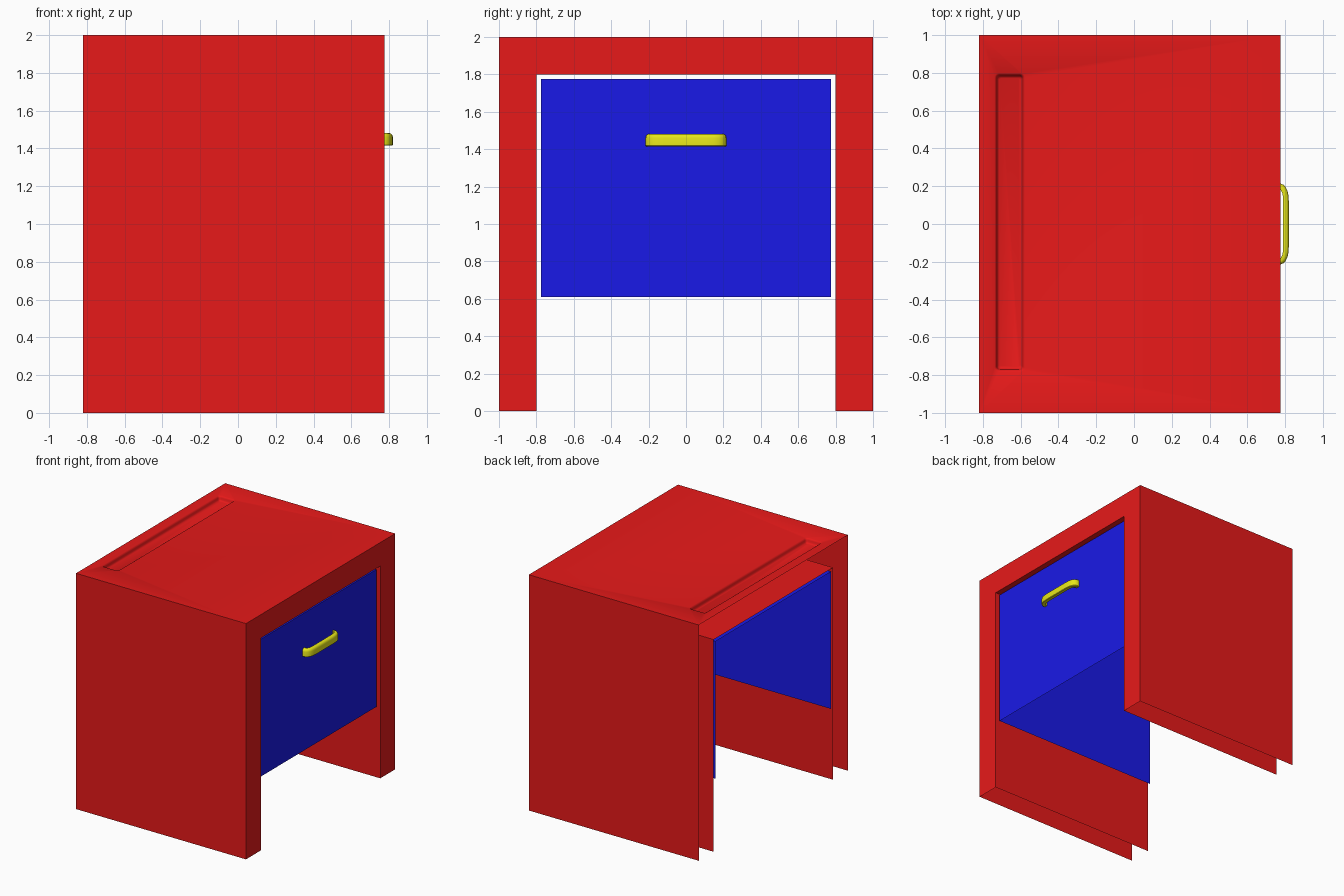
import bpy, bmesh, math
from mathutils import Vector

if "Cube" in bpy.data.objects:
    bpy.data.objects.remove(bpy.data.objects["Cube"])

BACK, FRONT = -0.82, 0.775


def material(name, rgb):
    m = bpy.data.materials.new(name)
    m.diffuse_color = (*rgb, 1)
    m.use_nodes = True
    m.node_tree.nodes["Principled BSDF"].inputs["Base Color"].default_value = m.diffuse_color
    return m


def finish(name, bm, mat):
    bmesh.ops.remove_doubles(bm, verts=bm.verts, dist=1e-5)
    mesh = bpy.data.meshes.new(name)
    bm.to_mesh(mesh)
    bm.free()
    mesh.materials.append(mat)
    ob = bpy.data.objects.new(name, mesh)
    bpy.context.collection.objects.link(ob)
    return ob


def shade_smooth(ob, angle):
    bpy.ops.object.select_all(action='DESELECT')
    ob.select_set(True)
    bpy.context.view_layer.objects.active = ob
    bpy.ops.object.shade_smooth_by_angle(angle=math.radians(angle))


def face(bm, pts):
    return bm.faces.new([bm.verts.new(p) for p in pts])


def bridge(bm, a, b, closed=True):
    n = len(a)
    for i in range(n if closed else n - 1):
        j = (i + 1) % n
        bm.faces.new((a[i], a[j], b[j], b[i]))


def sheet(bm, y, z0, z1, x0, x1, top=True, flip=False):
    """Side walls and optional top, open at the bottom and back."""
    quads = [[(x0, -y, z0), (x1, -y, z0), (x1, -y, z1), (x0, -y, z1)],
             [(x1, y, z0), (x0, y, z0), (x0, y, z1), (x1, y, z1)]]
    if top:
        quads.append([(x0, -y, z1), (x1, -y, z1), (x1, y, z1), (x0, y, z1)])
    for q in quads:
        face(bm, q[::-1] if flip else q)


def rounded_ring(bm, x0, x1, y0, y1, r, z, steps=4):
    verts = []
    corners = ((x1 - r, y1 - r), (x0 + r, y1 - r), (x0 + r, y0 + r), (x1 - r, y0 + r))
    for k, (cx, cy) in enumerate(corners):
        for i in range(steps + 1):
            a = math.radians(90 * (k + i / steps))
            verts.append(bm.verts.new((cx + r * math.cos(a), cy + r * math.sin(a), z)))
    return verts


red = material("red_paint", (0.8, 0.01, 0.01))
blue = material("blue_paint", (0.01, 0.01, 0.8))
yellow = material("yellow_paint", (0.8, 0.8, 0.01))

# Cabinet: outer and inner sheets joined by the frame around the opening
bm = bmesh.new()
sheet(bm, 1.0, 0, 2.0, BACK, FRONT, top=False)
sheet(bm, 0.8, 0, 1.8, BACK, FRONT, flip=True)
for ya, yb in ((-1, -0.8), (0.8, 1)):
    face(bm, [(FRONT, ya, 0), (FRONT, yb, 0), (FRONT, yb, 1.8), (FRONT, ya, 1.8)])
face(bm, [(FRONT, y, z) for y, z in
          ((-1, 1.8), (-0.8, 1.8), (0.8, 1.8), (1, 1.8), (1, 2), (-1, 2))])
finish("cabinet_body", bm, red)

# Table top with a shallow pencil groove
bm = bmesh.new()
rim = [bm.verts.new(p) for p in
       ((BACK, -1, 2), (FRONT, -1, 2), (FRONT, 1, 2), (BACK, 1, 2))]
rings = [rounded_ring(bm, -0.738 + d, -0.578 - d, -0.782 + d, 0.798 - d, 0.022 - d * 0.4, z)
         for d, z in ((0, 2), (0.007, 1.995), (0.011, 1.985), (0.013, 1.972),
                      (0.018, 1.964), (0.026, 1.96))]
edges = [bm.edges.new((loop[i], loop[(i + 1) % len(loop)]))
         for loop in (rim, rings[0]) for i in range(len(loop))]
bmesh.ops.triangle_fill(bm, edges=edges, use_beauty=True, normal=(0, 0, 1))
for a, b in zip(rings, rings[1:]):
    bridge(bm, a, b)
bm.faces.new(rings[-1])
bmesh.ops.recalc_face_normals(bm, faces=bm.faces)
if sum(f.normal.z * f.calc_area() for f in bm.faces) < 0:
    bmesh.ops.reverse_faces(bm, faces=bm.faces)
shade_smooth(finish("cabinet_top", bm, red), 40)

# Drawer: front panel, sides and top, open below and behind
FACE_X = FRONT - 0.02
bm = bmesh.new()
sheet(bm, 0.775, 0.61, 1.775, BACK, FACE_X)
face(bm, [(FACE_X, -0.775, 0.61), (FACE_X, 0.775, 0.61),
          (FACE_X, 0.775, 1.775), (FACE_X, -0.775, 1.775)])
finish("drawer", bm, blue)

# Handle: rounded profile swept along a bowed path
half = [(FACE_X, 0.216), (0.775, 0.215), (0.79, 0.208), (0.803, 0.195),
        (0.813, 0.175), (0.818, 0.15), (0.82, 0.11)]
path = half + [(x, -y) for x, y in reversed(half)]
profile = [(0.03, -0.033), (0.004, -0.033), (0, -0.029), (0, 0.012), (0.003, 0.024),
           (0.01, 0.031), (0.018, 0.033), (0.03, 0.033)]
bm = bmesh.new()
loops = []
for i, (x, y) in enumerate(path):
    a, b = path[max(i - 1, 0)], path[min(i + 1, len(path) - 1)]
    t = Vector((b[0] - a[0], b[1] - a[1])).normalized()
    if i in (0, len(path) - 1):
        t = Vector((1 if i == 0 else -1, 0))
    inward = Vector((t.y, -t.x))
    loops.append([bm.verts.new((x + inward.x * d, y + inward.y * d, 1.448 + h))
                  for d, h in profile])
for a, b in zip(loops, loops[1:]):
    bridge(bm, a, b)
bm.faces.new(loops[0])
bm.faces.new(loops[-1])
bmesh.ops.recalc_face_normals(bm, faces=bm.faces)
shade_smooth(finish("drawer_handle", bm, yellow), 40)
